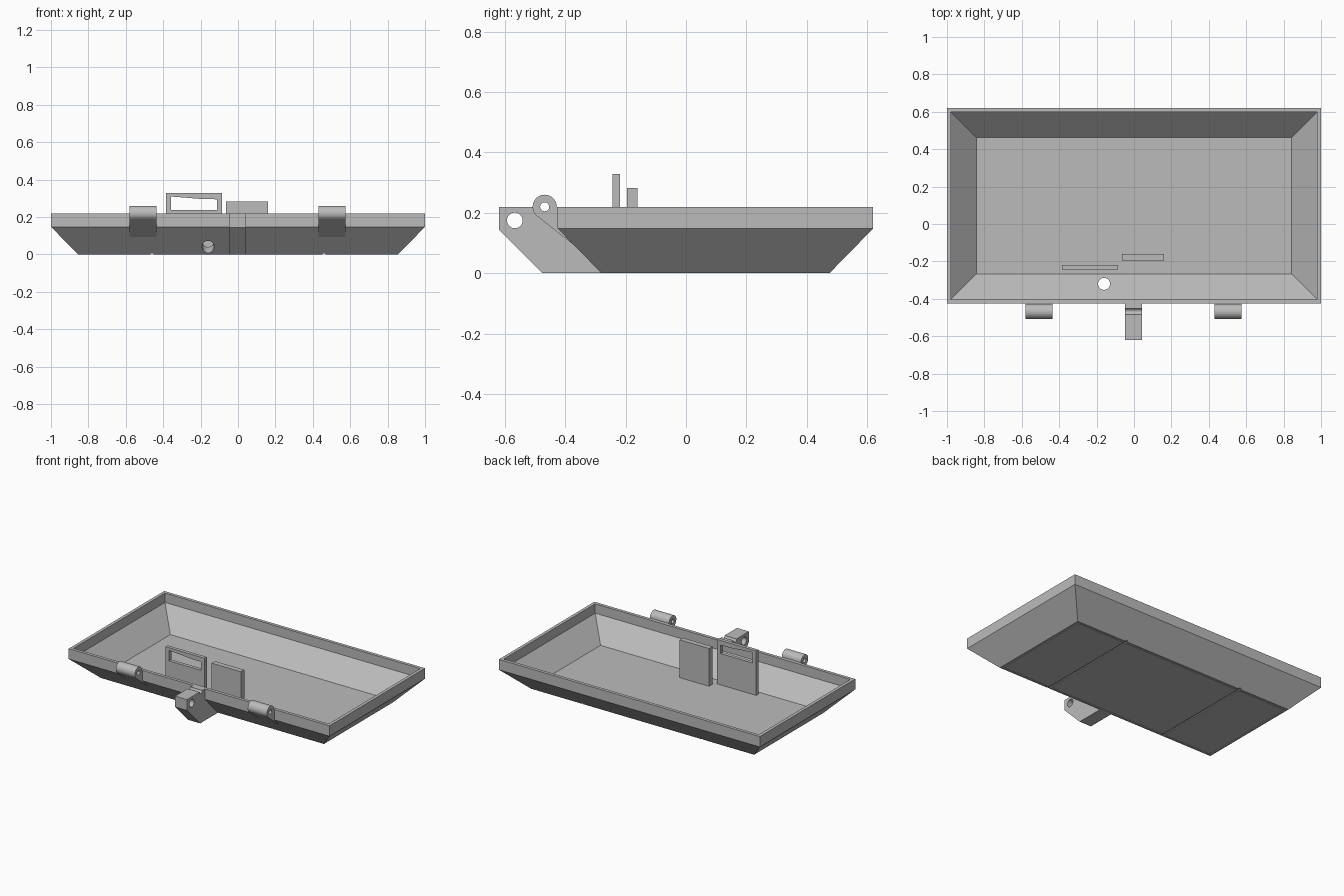
import bpy
import bmesh
from math import cos, sin, radians
from mathutils import Vector

cube = bpy.data.objects.get("Cube")
if cube:
    bpy.data.objects.remove(cube, do_unlink=True)

grey = bpy.data.materials.new("plain grey")
grey.use_nodes = True
grey.diffuse_color = (0.5, 0.5, 0.5, 1)
grey.node_tree.nodes["Principled BSDF"].inputs["Base Color"].default_value = (0.5, 0.5, 0.5, 1)


def make_object(name, bm):
    bmesh.ops.recalc_face_normals(bm, faces=bm.faces[:])
    mesh = bpy.data.meshes.new(name)
    bm.to_mesh(mesh)
    bm.free()
    mesh.materials.append(grey)
    obj = bpy.data.objects.new(name, mesh)
    bpy.context.collection.objects.link(obj)
    return obj


def prism(name, outline, axis, start, end):
    """Extrude a 2D outline along one axis from start to end."""
    bm = bmesh.new()
    points = []
    for p in outline:
        co = list(p)
        co.insert("xyz".index(axis), start)
        points.append(bm.verts.new(co))
    face = bm.faces.new(points)
    out = bmesh.ops.extrude_face_region(bm, geom=[face])
    move = Vector([end - start if a == axis else 0 for a in "xyz"])
    bmesh.ops.translate(bm, vec=move, verts=[v for v in out["geom"] if isinstance(v, bmesh.types.BMVert)])
    return make_object(name, bm)


def arc(cx, cy, r, a, b, steps):
    angles = [radians(a + (b - a) * i / steps) for i in range(steps + 1)]
    return [(cx + r * cos(t), cy + r * sin(t)) for t in angles]


def circle(cx, cy, r, n=32):
    return arc(cx, cy, r, 0, 360, n)[:-1]


def box(x0, x1, y0, y1):
    return [(x0, y0), (x1, y0), (x1, y1), (x0, y1)]


def cut(obj, cutter):
    cutter.hide_render = True
    mod = obj.modifiers.new("cut", "BOOLEAN")
    mod.operation = "DIFFERENCE"
    mod.solver = "EXACT"
    mod.object = cutter
    bpy.context.view_layer.objects.active = obj
    bpy.ops.object.modifier_apply(modifier=mod.name)
    bpy.data.objects.remove(cutter, do_unlink=True)


# Tray shell: rectangles lofted from the underside, over the rim, to the floor
MID_Y = 0.0975
bm = bmesh.new()
rings = []
for hx, hy, z in [(0.855, 0.3775, 0), (1, 0.5225, 0.148), (1, 0.5225, 0.22),
                  (0.978, 0.5005, 0.22), (0.978, 0.5005, 0.155), (0.843, 0.3655, 0.02)]:
    rings.append([bm.verts.new((sx * hx, MID_Y + sy * hy, z))
                  for sx, sy in ((-1, -1), (1, -1), (1, 1), (-1, 1))])
for low, high in zip(rings, rings[1:]):
    for i in range(4):
        j = (i + 1) % 4
        bm.faces.new((low[i], low[j], high[j], high[i]))
underside = bm.faces.new(rings[0][::-1])
bm.faces.new(rings[-1])
bmesh.ops.recalc_face_normals(bm, faces=bm.faces[:])

# Shallow border groove on the underside
bmesh.ops.inset_region(bm, faces=[underside], thickness=0.018)
groove = bmesh.ops.inset_region(bm, faces=[underside], thickness=0.008)["faces"]
ring_out = bmesh.ops.inset_region(bm, faces=groove, thickness=0.002)["faces"]
bmesh.ops.translate(bm, vec=(0, 0, 0.004), verts=list({v for f in groove for v in f.verts}))
tray = make_object("tray", bm)

# Two cross grooves and the drain hole
for x in (-0.46, 0.46):
    cut(tray, prism("groove_cutter", box(x - 0.007, x + 0.007, -0.01, 0.006), "y", -0.5, 0.7))
cut(tray, prism("drain_cutter", circle(-0.16, -0.32, 0.032), "z", -0.1, 0.18))

# Upright plates standing on the floor
window_plate = prism("window_plate", box(-0.385, -0.085, 0.018, 0.328), "y", -0.243, -0.219)
window = [(-0.358, 0.237), (-0.112, 0.237), (-0.112, 0.295),
          (-0.2, 0.297), (-0.28, 0.304), (-0.358, 0.31)]
cut(window_plate, prism("window_cutter", window, "y", -0.3, -0.2))
plain_plate = prism("plain_plate", box(-0.065, 0.16, 0.018, 0.282), "y", -0.196, -0.16)

# Hinge knuckles blending down into the sloping wall
hinges = []
for side, x in (("right", -0.508), ("left", 0.503)):
    outline = arc(-0.468, 0.22, 0.04, 0, 233, 26)
    outline += [(-0.358, 0.083), (-0.41, 0.15), (-0.41, 0.22)]
    hinge = prism(side + "_hinge", outline, "x", x - 0.073, x + 0.073)
    cut(hinge, prism("pin_cutter", circle(-0.468, 0.22, 0.015, 24), "x", x - 0.1, x + 0.1))
    hinges.append(hinge)

# Centre lug with a pin channel on top and a cross hole
lug_outline = [(-0.62, 0.22), (-0.62, 0.145), (-0.475, 0), (-0.28, 0), (-0.425, 0.148), (-0.425, 0.22)]
lug_outline += arc(-0.468, 0.22, 0.016, 0, -180, 12)
lug = prism("centre_lug", lug_outline, "x", -0.048, 0.043)
cut(lug, prism("lug_hole_cutter", circle(-0.567, 0.175, 0.026), "x", -0.1, 0.1))

# Smooth the round surfaces and keep the edges sharp
for obj in (tray, window_plate, plain_plate, lug, *hinges):
    bpy.ops.object.select_all(action="DESELECT")
    obj.select_set(True)
    bpy.context.view_layer.objects.active = obj
    bpy.ops.object.shade_smooth_by_angle(angle=radians(30))
